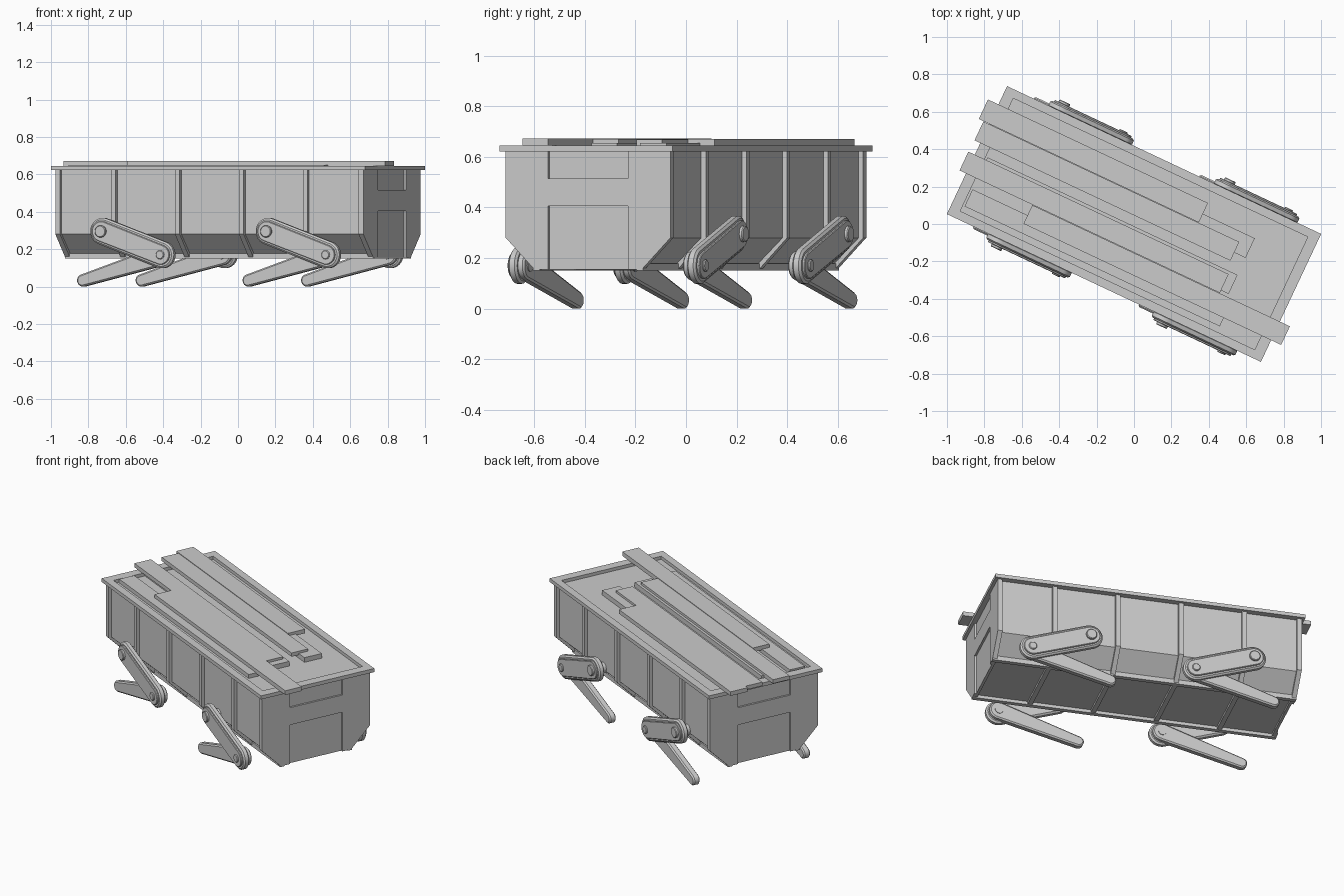
import bpy, bmesh, math
from mathutils import Matrix

if "Cube" in bpy.data.objects:
    bpy.data.objects.remove(bpy.data.objects["Cube"])

# The whole model is laid out along x, then turned about z
TURN = Matrix.Rotation(math.radians(-25.2), 4, 'Z')


def finish(bm, name, smooth=False):
    bmesh.ops.recalc_face_normals(bm, faces=bm.faces[:])
    bm.transform(TURN)
    me = bpy.data.meshes.new(name)
    bm.to_mesh(me)
    bm.free()
    ob = bpy.data.objects.new(name, me)
    bpy.context.collection.objects.link(ob)
    if smooth:
        bpy.ops.object.select_all(action='DESELECT')
        ob.select_set(True)
        bpy.context.view_layer.objects.active = ob
        bpy.ops.object.shade_smooth_by_angle(angle=math.radians(30))
    return ob


def box(bm, x0, x1, y0, y1, z0, z1):
    m = Matrix.Translation(((x0 + x1) / 2, (y0 + y1) / 2, (z0 + z1) / 2))
    bmesh.ops.create_cube(bm, size=1, matrix=m @ Matrix.Diagonal((x1 - x0, y1 - y0, z1 - z0, 1)))


def prism(bm, profile, x0, x1):
    """Extrude a (y, z) profile from x0 to x1."""
    a = [bm.verts.new((x0, y, z)) for y, z in profile]
    b = [bm.verts.new((x1, y, z)) for y, z in profile]
    n = len(a)
    bm.faces.new(a)
    bm.faces.new(b[::-1])
    for i in range(n):
        bm.faces.new((a[i], b[i], b[(i + 1) % n], a[(i + 1) % n]))


def section(w, wb, z0, z1=0.625, zc=0.28):
    return [(-wb, z0), (wb, z0), (w, zc), (w, z1), (-w, z1), (-w, zc)]


def link(name, side, ends, layers):
    """Rounded bar round two (x, z, r) ends; layers are (y, inset)."""
    bm = bmesh.new()
    n = 32
    for y, inset in layers:
        for x, z, r in ends:
            for i in range(n):
                t = 2 * math.pi * i / n
                bm.verts.new((x + (r - inset) * math.cos(t), side * y, z + (r - inset) * math.sin(t)))
    res = bmesh.ops.convex_hull(bm, input=bm.verts[:])
    junk = {v for v in res['geom_interior'] + res['geom_unused'] if isinstance(v, bmesh.types.BMVert)}
    bmesh.ops.delete(bm, geom=list(junk), context='VERTS')
    bmesh.ops.dissolve_limit(bm, angle_limit=0.01, verts=bm.verts[:], edges=bm.edges[:])
    return finish(bm, name, True)


def pin(name, side, x, z, r, y0, y1):
    link(name, side, [(x, z, r)], [(y0, 0), (y1 - 0.004, 0), (y1, 0.004)])


# Container body with its load surface just under the rim
bm = bmesh.new()
prism(bm, section(0.34, 0.225, 0.17), -0.897, 0.897)
finish(bm, "container_body")

# Hoop ribs round the sides and floor
bm = bmesh.new()
for x in (-0.567, -0.189, 0.189, 0.567):
    prism(bm, section(0.36, 0.235, 0.153, 0.622), x - 0.014, x + 0.014)
for s in (-1, 1):
    prism(bm, section(0.36, 0.235, 0.155, 0.622), s * 0.882, s * 0.898)
finish(bm, "hoop_ribs")

# End plates with two recessed panels each
bm = bmesh.new()
half = [(0.175, 0.155), (0.235, 0.155), (0.36, 0.28), (0.36, 0.622), (0.175, 0.622)]
for s in (-1, 1):
    for m in (-1, 1):
        prism(bm, [(m * y, z) for y, z in half], s * 0.896, s * 0.91)
    x0, x1 = sorted((s * 0.896, s * 0.91))
    box(bm, x0, x1, -0.175, 0.175, 0.405, 0.515)
finish(bm, "end_plates")

# Rails along the lower edges
bm = bmesh.new()
for s in (-1, 1):
    y0, y1 = sorted((s * 0.212, s * 0.24))
    box(bm, -0.91, 0.91, y0, y1, 0.15, 0.178)
finish(bm, "bottom_rails")

# Flat rim flange
bm = bmesh.new()
loops = []
for z in (0.622, 0.645):
    for x, y in ((0.928, 0.378), (0.87, 0.333)):
        loops.append([bm.verts.new((a * x, b * y, z)) for a, b in ((-1, -1), (1, -1), (1, 1), (-1, 1))])
ob_, ib, ot, it = loops
for p, q in ((ob_, ib), (ot, it), (ob_, ot), (ib, it)):
    for i in range(4):
        j = (i + 1) % 4
        bm.faces.new((p[i], p[j], q[j], q[i]))
finish(bm, "rim_flange")

# Loose boards: x start, x end, y start, y end, bottom, top
boards = [
    (-0.99, 0.31, 0.155, 0.27, 0.645, 0.671),
    (-0.962, 0.55, 0.042, 0.153, 0.645, 0.669),
    (-0.966, 0.572, -0.138, -0.027, 0.645, 0.67),
    (-0.535, 0.987, -0.25, -0.14, 0.645, 0.672),
    (-0.86, 0.617, 0.09, 0.206, 0.622, 0.655),
    (-0.86, 0.617, -0.123, -0.011, 0.622, 0.655),
    (-0.86, 0.648, -0.3, -0.2, 0.622, 0.65),
]
for i, b in enumerate(boards):
    bm = bmesh.new()
    box(bm, *b)
    finish(bm, f"board_{i + 1}")

# Four folded legs, all with knees toward +x
for side, sn in ((-1, "near"), (1, "far")):
    for dx, en in ((0, "rear"), (0.978, "lead")):
        tag = f"{sn}_{en}"
        hip, knee, foot = (-0.612 + dx, 0.295), (-0.262 + dx, 0.17), (-0.738 + dx, 0.033)
        link(f"upper_leg_{tag}", side, [(*hip, 0.072), (*knee, 0.072)],
             [(0.372, 0.01), (0.38, 0), (0.402, 0), (0.41, 0.01)])
        link(f"upper_leg_cover_{tag}", side, [(*hip, 0.054), (*knee, 0.052)],
             [(0.405, 0), (0.417, 0), (0.42, 0.003)])
        link(f"lower_leg_{tag}", side, [(*knee, 0.055), (*foot, 0.033)],
             [(0.346, 0.008), (0.353, 0), (0.382, 0), (0.39, 0.008)])
        pin(f"hip_pin_{tag}", side, *hip, 0.032, 0.33, 0.434)
        pin(f"knee_pin_{tag}", side, *knee, 0.024, 0.342, 0.428)
